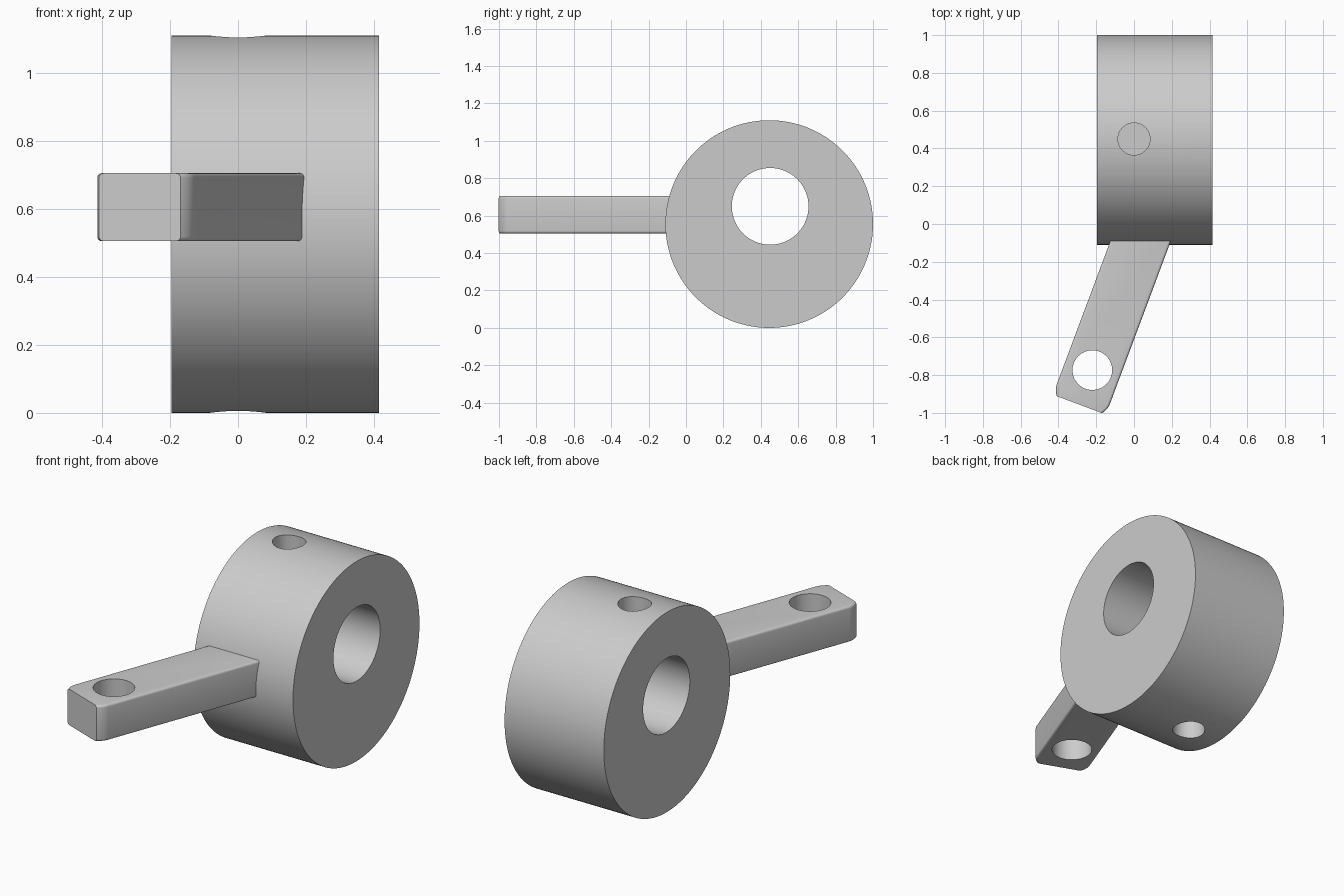
import bpy, bmesh, math
from mathutils import Matrix, Vector

cube = bpy.data.objects.get("Cube")
if cube:
    bpy.data.objects.remove(cube)

grey = bpy.data.materials.new("plain grey")
grey.use_nodes = True
grey.diffuse_color = (0.6, 0.6, 0.6, 1)
grey.node_tree.nodes["Principled BSDF"].inputs["Base Color"].default_value = (0.6, 0.6, 0.6, 1)


def new_object(name, bm):
    bmesh.ops.recalc_face_normals(bm, faces=bm.faces)
    mesh = bpy.data.meshes.new(name)
    bm.to_mesh(mesh)
    bm.free()
    obj = bpy.data.objects.new(name, mesh)
    mesh.materials.append(grey)
    bpy.context.collection.objects.link(obj)
    return obj


def cylinder(name, centre, radius, length, axis="Z", sides=96):
    bm = bmesh.new()
    turn = Matrix.Rotation(math.pi / 2, 4, "Y") if axis == "X" else Matrix()
    bmesh.ops.create_cone(bm, cap_ends=True, segments=sides, radius1=radius,
                          radius2=radius, depth=length,
                          matrix=Matrix.Translation(centre) @ turn)
    return new_object(name, bm)


def cut(target, cutter):
    cutter.hide_render = True
    cutter.hide_viewport = True
    mod = target.modifiers.new(cutter.name, "BOOLEAN")
    mod.operation = "DIFFERENCE"
    mod.solver = "EXACT"
    mod.object = cutter


def finish(obj):
    # Apply the modifiers, drop the cutters, then smooth the curved walls
    bpy.context.view_layer.update()
    result = bpy.data.meshes.new_from_object(
        obj.evaluated_get(bpy.context.evaluated_depsgraph_get()))
    cutters = [m.object for m in obj.modifiers if m.type == "BOOLEAN"]
    obj.modifiers.clear()
    obj.data = result
    for c in cutters:
        bpy.data.objects.remove(c)
    bpy.ops.object.select_all(action="DESELECT")
    obj.select_set(True)
    bpy.context.view_layer.objects.active = obj
    bpy.ops.object.shade_smooth_by_angle(angle=math.radians(30))


# Drum with an off-centre bore and blind pin holes above and below
drum = cylinder("drum", (0.11, 0.445, 0.555), 0.555, 0.61, "X", 160)
cut(drum, cylinder("bore", (0.11, 0.45, 0.65), 0.205, 1, "X"))
for name, z in (("top_pin_hole", 1.11), ("bottom_pin_hole", 0)):
    cut(drum, cylinder(name, (0, 0.45, z), 0.085, 0.4, sides=64))
finish(drum)

# Arm outline: straight sides that curve in to a flat, sharp-edged tip
half, length, curve, inset = 0.15, 0.925, 0.06, 0.022
side = [(half, -0.15)]
for i in range(9):
    t = i / 8
    side.append((half - inset * t * t, length - curve * (1 - t)))
outline = side + [(-x, s) for x, s in reversed(side)]

angle = math.radians(20.5)
along = Vector((-math.sin(angle), -math.cos(angle), 0))
across = Vector((math.cos(angle), -math.sin(angle), 0))
root = Vector((0.035, -0.09, 0.505))

bm = bmesh.new()
face = bm.faces.new([bm.verts.new(root + across * x + along * s) for x, s in outline])
up = bmesh.ops.extrude_face_region(bm, geom=[face])["geom"]
bmesh.ops.translate(bm, vec=(0, 0, 0.2), verts=[v for v in up if isinstance(v, bmesh.types.BMVert)])

# Round the long upper and lower edges
rims = [e for e in bm.edges
        if abs(e.verts[0].co.z - e.verts[1].co.z) < 0.001
        and abs((e.verts[0].co - e.verts[1].co).normalized().dot(across)) < 0.9]
bmesh.ops.bevel(bm, geom=rims, offset=0.013, segments=4, profile=0.5, affect="EDGES")
arm = new_object("arm", bm)
hole = root + along * 0.73
cut(arm, cylinder("arm_hole", (hole.x, hole.y, 0.6), 0.105, 0.6, sides=64))
finish(arm)
